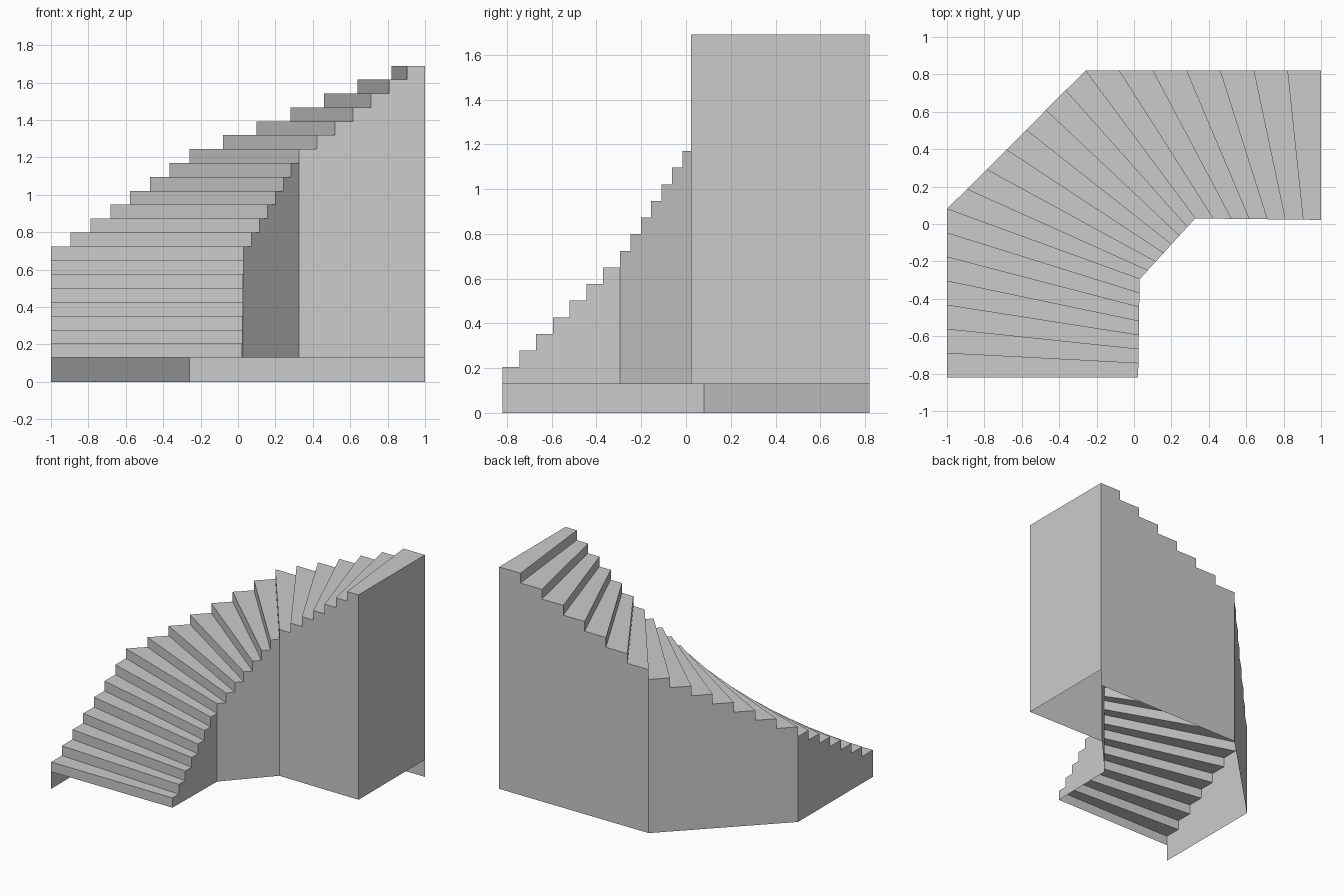
import bpy
from mathutils import Vector

if "Cube" in bpy.data.objects:
    bpy.data.objects.remove(bpy.data.objects["Cube"])

STEPS_PER_FLIGHT = 7
BASE, TOP = 0.13, 1.69          # underside of inner string, top landing height


def divide(path):
    """Split every leg of a plan path into equal steps."""
    pts = [Vector(p) for p in path]
    out = [a.lerp(b, k / STEPS_PER_FLIGHT)
           for a, b in zip(pts, pts[1:]) for k in range(STEPS_PER_FLIGHT)]
    return out + [pts[-1]]


def make(name, quads):
    verts = [v for q in quads for v in q]
    faces = [tuple(range(4 * i, 4 * i + 4)) for i in range(len(quads))]
    mesh = bpy.data.meshes.new(name)
    mesh.from_pydata(verts, [], faces)
    mesh.update()
    obj = bpy.data.objects.new(name, mesh)
    bpy.context.collection.objects.link(obj)


def upright(a, b, z0, z1):
    """Vertical panel from plan point a to b, facing right of a->b."""
    return [(a.x, a.y, z0), (b.x, b.y, z0), (b.x, b.y, z1), (a.x, a.y, z1)]


# Plan outlines of the turning stair
outer = divide([(-1, -0.82), (-1, 0.08), (-0.26, 0.82), (1, 0.82)])
inner = divide([(0.022, -0.82), (0.03, -0.295), (0.327, 0.03), (1, 0.022)])
count = len(outer) - 1
rise = (TOP - BASE) / count

treads, risers, outer_wall, inner_wall = [], [], [], []
for i in range(count):
    z = BASE + (i + 1) * rise
    o0, o1, n0, n1 = outer[i], outer[i + 1], inner[i], inner[i + 1]
    treads.append([(p.x, p.y, z) for p in (o0, n0, n1, o1)])
    risers.append(upright(o0, n0, z - rise, z))
    outer_wall.append(upright(o1, o0, 0, z))
    inner_wall.append(upright(n0, n1, BASE, z))

# Open-bottomed shell parts
make("treads", treads)
make("risers", risers)
make("outer_wall", outer_wall)
make("inner_wall", inner_wall)
make("end_wall", [upright(inner[-1], outer[-1], BASE, TOP)])
